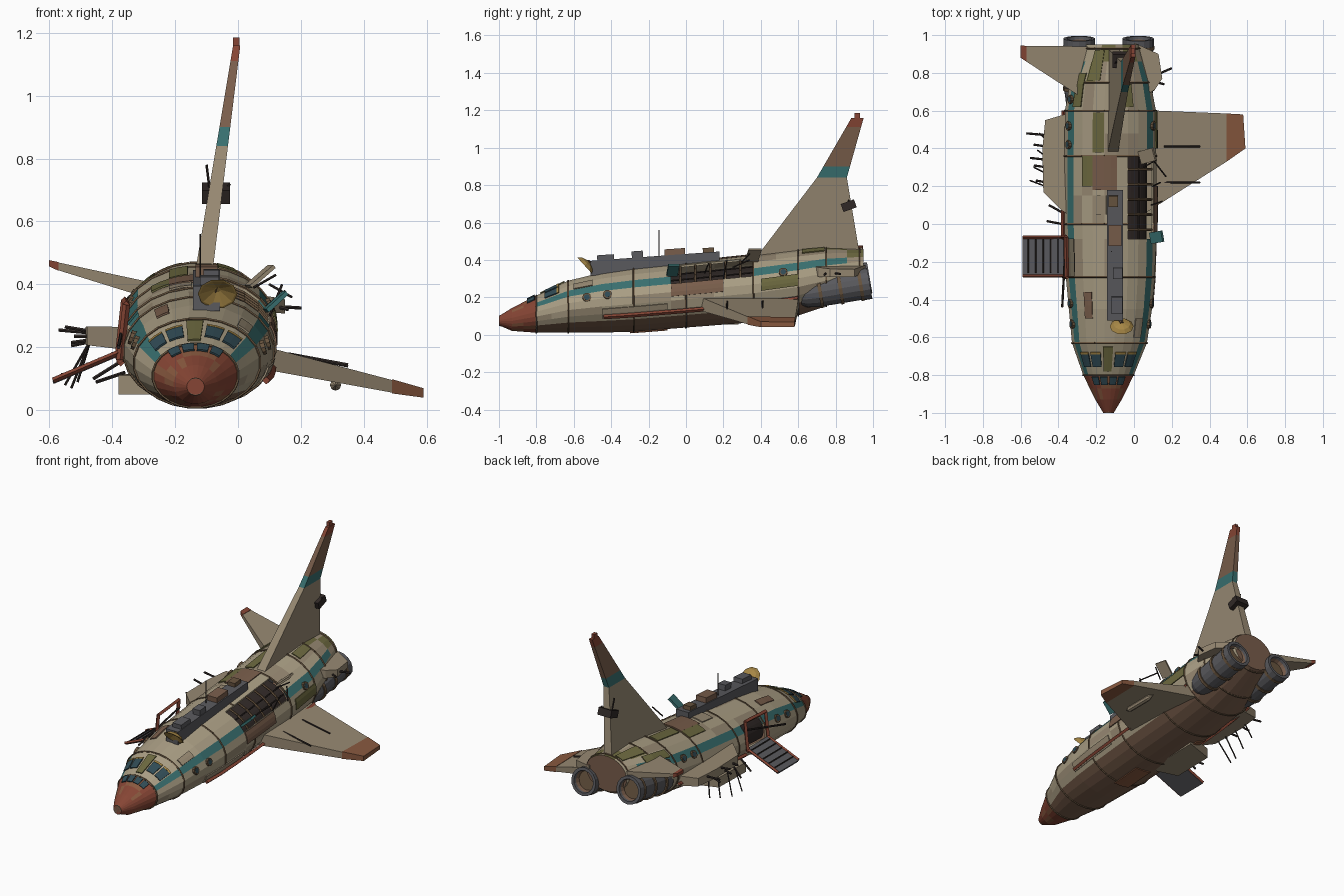
import bpy, bmesh, random
from math import sin, cos, radians, pi
from mathutils import Vector, Euler

if "Cube" in bpy.data.objects:
    bpy.data.objects.remove(bpy.data.objects["Cube"])

random.seed(4)
COL = dict(cream=(.40, .34, .23), teal=(.04, .16, .16), red=(.24, .06, .035), brown=(.19, .11, .07),
           dark=(.03, .022, .02), grey=(.10, .10, .11), olive=(.15, .14, .05), gold=(.38, .24, .06),
           glass=(.03, .07, .09), rust=(.25, .10, .05), tan=(.31, .25, .17), trim=(.14, .09, .05))
MAT = {}
for k, c in COL.items():
    MAT[k] = bpy.data.materials.new(k)
    MAT[k].diffuse_color = (*c, 1)

def build(name, verts, faces, mats, ids=None, fix=True):
    me = bpy.data.meshes.new(name)
    me.from_pydata([tuple(v) for v in verts], [], faces)
    for m in mats.split():
        me.materials.append(MAT[m])
    if ids:
        me.polygons.foreach_set("material_index", ids)
    if fix:
        bm = bmesh.new(); bm.from_mesh(me)
        bmesh.ops.recalc_face_normals(bm, faces=bm.faces)
        bm.to_mesh(me); bm.free()
    ob = bpy.data.objects.new(name, me)
    bpy.context.collection.objects.link(ob)
    return ob

# hull stations: y, centre x, centre z, half width, half height
HULL = [(-1, -.135, .075, .028, .025), (-.93, -.135, .082, .07, .062), (-.8, -.135, .11, .135, .10),
        (-.63, -.13, .15, .2, .14), (-.45, -.125, .172, .222, .162), (-.28, -.125, .187, .238, .172),
        (0, -.125, .212, .245, .175), (.36, -.125, .245, .245, .18), (.6, -.125, .278, .243, .177),
        (.75, -.125, .31, .215, .158), (.95, -.115, .35, .14, .11)]

def P(y, a, off=0.0):
    for s, e in zip(HULL, HULL[1:]):
        if y <= e[0]:
            break
    t = (y - s[0]) / (e[0] - s[0])
    cx, cz, rx, rz = [s[i] + (e[i] - s[i]) * t for i in range(1, 5)]
    a = radians(a)
    return Vector((cx + (rx + off) * cos(a), y, cz + (rz + off) * sin(a)))

def slab(name, pts, axis, mat):
    """flat plate from an outline of (x, y, z, thickness)"""
    n, ax = len(pts), Vector(axis)
    vs = [Vector(p[:3]) + ax * p[3] * s for s in (.5, -.5) for p in pts]
    fs = [list(range(n)), list(range(2 * n - 1, n - 1, -1))]
    fs += [[i, i + n, (i + 1) % n + n, (i + 1) % n] for i in range(n)]
    return build(name, vs, fs, mat)

def lathe(name, prof, org, axis, mat, seg=16):
    """revolve (radius, distance) points about an axis"""
    q = Vector(axis).to_track_quat('Z', 'Y')
    vs = [Vector(org) + q @ Vector((r * cos(2 * pi * i / seg), r * sin(2 * pi * i / seg), d))
          for r, d in prof for i in range(seg)]
    fs = [[j * seg + i, j * seg + (i + 1) % seg, (j + 1) * seg + (i + 1) % seg, (j + 1) * seg + i]
          for j in range(len(prof) - 1) for i in range(seg)]
    fs += [list(range(seg)), list(range((len(prof) - 1) * seg, len(prof) * seg))]
    return build(name, vs, fs, mat)

def bars(name, segs, r, mat, sides=6):
    vs, fs = [], []
    for a, b in segs:
        a, b = Vector(a), Vector(b)
        q, k = (b - a).to_track_quat('Z', 'Y'), len(vs)
        ring = [q @ Vector((r * cos(2 * pi * i / sides), r * sin(2 * pi * i / sides), 0)) for i in range(sides)]
        vs += [a + v for v in ring] + [b + v for v in ring]
        fs += [[k + i, k + (i + 1) % sides, k + sides + (i + 1) % sides, k + sides + i] for i in range(sides)]
        fs += [list(range(k, k + sides)), list(range(k + sides, k + 2 * sides))]
    return build(name, vs, fs, mat)

def box(name, c, s, mat, rot=(0, 0, 0)):
    e = Euler([radians(r) for r in rot]).to_matrix()
    vs = [Vector(c) + e @ Vector((x * s[0] / 2, y * s[1] / 2, z * s[2] / 2))
          for x in (-1, 1) for y in (-1, 1) for z in (-1, 1)]
    return build(name, vs, [[0, 1, 3, 2], [4, 6, 7, 5], [0, 4, 5, 1], [2, 3, 7, 6], [0, 2, 6, 4], [1, 5, 7, 3]], mat)

def patch(name, y0, y1, a0, a1, mat, off=.004, th=.006):
    """curved panel lying on the hull"""
    ny, na = max(1, round((y1 - y0) / .06)), max(1, round((a1 - a0) / 7.5))
    vs = [P(y0 + (y1 - y0) * j / ny, a0 + (a1 - a0) * i / na, off) for j in range(ny + 1) for i in range(na + 1)]
    w = na + 1
    fs = [[j * w + i, j * w + i + 1, j * w + w + i + 1, j * w + w + i] for j in range(ny) for i in range(na)]
    ob = build(name, vs, fs, mat)
    m = ob.modifiers.new("thick", 'SOLIDIFY'); m.thickness = th; m.offset = 0
    return ob

# hull shell, coloured by zone, with a breach on the right and a doorway on the left
ys = sorted([h[0] for h in HULL] + [-.87, -.72, -.08, .15, .48, .86])
names = "cream teal red brown olive tan rust dark"
key = names.split()
fs, ids = [], []
for j in range(len(ys) - 1):
    ym = (ys[j] + ys[j + 1]) / 2
    for i in range(24):
        am = 15 * i + 15
        if (-.08 < ym < .36 and 22 < am < 67) or (-.28 < ym < -.08 and 143 < am < 187):
            continue
        c = random.choice(["cream"] * 6 + ["tan"])
        if ym < -.8: c = random.choice(["red", "red", "rust"]) if ym > -.93 else "red"
        elif 217 < am < 323: c = "brown"
        elif am in (30, 150) and ym < .9: c = "teal"
        elif ym > .75 and am < 180: c = random.choice(["olive", "tan", "cream"])
        fs.append([j * 24 + i, j * 24 + (i + 1) % 24, (j + 1) * 24 + (i + 1) % 24, (j + 1) * 24 + i])
        ids.append(key.index(c))
n = len(ys) * 24
fs += [list(range(24)), list(range(n - 24, n))]
ids += [2, 3]
hull = build("hull", [P(y, 7.5 + 15 * i) for y in ys for i in range(24)], fs, names, ids)
m = hull.modifiers.new("skin", 'SOLIDIFY'); m.thickness = .012; m.offset = -1
lathe("nose_cap", [(.0, -.0), (.028, .0), (.034, .03), (.0, .04)], (-.135, -1, .075), (0, 1, 0), "brown", 12)
patch("breach_lining", -.12, .4, 0, 85, "dark", -.06)
patch("doorway_lining", -.32, -.04, 130, 200, "dark", -.05)

# hull seams
for k, y in enumerate((-.8, -.63, -.28, 0, .36, .6, .75, .93)):
    skip = lambda a: 0 <= y < .36 and 20 < a < 67
    bars(f"seam_{k}", [(P(y, a, .001), P(y, a + 15, .001)) for a in [7.5 + 15 * i for i in range(24)] if not skip(a)],
         .005, "trim", 5)

# hull patches
for k, (y0, y1, a0, a1, c) in enumerate([(.38, .59, 98, 112, "olive"), (.18, .36, 82, 112, "brown"), (.2, .36, 112, 127, "olive"),
        (-.5, -.36, 115, 127, "brown"), (-.78, -.65, 84, 100, "olive"), (.62, .74, 60, 75, "olive"), (.4, .6, -5, 15, "olive"),
        (-.6, -.5, 38, 52, "tan"), (.76, .92, 105, 125, "olive"), (.05, .15, 95, 112, "tan"), (-.45, -.1, -30, -12, "tan"),
        (.62, .8, 130, 145, "olive"), (-.3, -.1, 250, 275, "rust"), (.1, .3, 225, 245, "rust")]):
    patch(f"hull_patch_{k}", y0, y1, a0, a1, c)

# cockpit panes in two rows
for k, (a0, a1) in enumerate(((40, 58), (62, 80), (104, 122), (126, 144))):
    patch(f"upper_pane_{k}", -.755, -.69, a0, a1, "glass", .007)
    patch(f"upper_pane_sill_{k}", -.69, -.68, a0, a1, "gold", .008)
    patch(f"lower_pane_{k}", -.85, -.81, 50 + 21 * k, 67 + 21 * k, "glass", .007)

# portholes
for k, (y, a) in enumerate([(-.53, 14), (-.42, 14), (.52, 22), (-.53, 160), (-.42, 160), (.42, 155), (.52, 155), (.66, 155)]):
    p = P(y, a)
    d = p - P(y, a, -.02)
    lathe(f"porthole_{k}", [(.024, -.008), (.024, .008), (.016, .008)], p, d, "trim", 10)
    lathe(f"porthole_glass_{k}", [(.016, -.004), (.016, .009)], p, d, "glass", 10)

# side rails
for nm, a, y0, y1 in (("right_rail", -26, -.44, .6), ("left_rail", 197, -.06, .6)):
    q = [P(y0 + (y1 - y0) * i / 8, a, .016) for i in range(9)]
    bars(nm, list(zip(q, q[1:])), .012, "red", 4)

# breach ribs and torn plates
ribs = [(P(y, a, -.01), P(y, a + 15, -.01)) for y in (-.03, .05, .13, .21, .29) for a in (22, 37, 52)]
bars("breach_ribs", ribs, .007, "trim")
bars("breach_stringers", [(P(-.08, a, -.02), P(.36, a, -.02)) for a in (33, 48)], .005, "dark")
bars("breach_bent_rods", [((.05, .3, .39), (.12, .34, .43)), ((.1, .34, .4), (.17, .25, .36)), ((.09, .1, .33), (.15, .12, .38)),
                          ((.1, .2, .3), (.14, .22, .4))], .004, "dark")
box("torn_plate_top", (.07, .36, .425), (.10, .07, .012), "tan", (0, -40, 15))
box("torn_plate_side", (.12, -.07, .345), (.085, .06, .014), "teal", (0, -42, 10))
patch("scorched_side", -.08, .2, 0, 22, "brown", .003)

# right wing, with red tip
slab("right_wing", [(0, .02, .185, .08), (.49, .33, .076, .04), (.49, .585, .076, .03), (0, .605, .185, .07)], (0, 0, 1), "tan")
slab("right_wing_tip", [(.49, .33, .076, .045), (.59, .4, .055, .03), (.578, .58, .055, .025), (.49, .585, .076, .035)], (0, 0, 1), "rust")
bars("right_wing_slots", [((.16, .41, .18), (.35, .41, .145)), ((.16, .22, .178), (.35, .22, .14))], .005, "dark")
lathe("right_wing_pod", [(0, 0), (.018, .03), (.018, .2), (0, .25)], (.31, .3, .08), (0, 1, 0), "tan", 8)

# broken left wing
slab("left_wing_stub", [(-.3, .02, .225, .08), (-.38, .07, .23, .07), (-.48, .17, .237, .06), (-.485, .4, .237, .055), (-.47, .55, .237, .05),
                        (-.3, .6, .225, .07)], (0, 0, 1), "tan")
bars("left_wing_broken_spars", [((-.46, y, .235 + dz), (x, y + .01, .235 + dz * 2)) for y, x, dz in
     ((.47, -.57, .01), (.41, -.53, -.015), (.34, -.55, .015), (.3, -.53, -.01), (.22, -.52, 0))], .006, "dark")
bars("left_wing_hanging_cables", [((-.47, y, .22), (x, y + .03, z)) for y, x, z in
     ((.2, -.55, .08), (.27, -.53, .07), (.36, -.51, .09), (.45, -.5, .12))], .004, "dark")
bars("left_loose_rods", [((-.38, 0, .15), (-.46, .015, .1)), ((-.36, .05, .12), (-.45, .1, .09)), ((-.36, -.06, .3), (-.38, -.44, .2))], .006, "dark")
slab("belly_flap", [(-.2, -.1, .08, .06), (-.38, -.05, .08, .06), (-.38, .22, .085, .06), (-.2, .28, .085, .06)], (0, 0, 1), "tan")

# boarding ramp and door frame
box("ramp", (-.48, -.17, .135), (.235, .2, .012), "grey", (0, -23, 0))
bars("ramp_side_beams", [((-.375, y, .185), (-.588, y, .095)) for y in (-.275, -.07)], .009, "red", 4)
bars("ramp_treads", [((x, -.26, .148 + (x + .48) * .42), (x, -.08, .148 + (x + .48) * .42)) for x in (-.56, -.52, -.48, -.44, -.40)], .004, "dark")
c = [(-.375, -.28, .16), (-.355, -.28, .335), (-.36, -.07, .35), (-.38, -.07, .17)]
bars("door_frame", list(zip(c, c[1:] + c[:1])), .012, "red", 4)

# tail fin in colour bands
def fin_pt(z, rear):
    k = ((.42, .93), (.84, .86), (1.16, .95)) if rear else ((.42, .38), (.84, .70), (1.16, .885))
    (z0, y0), (z1, y1) = (k[0], k[1]) if z < .84 else (k[1], k[2])
    return (-.107 + (z - .45) * .145, y0 + (y1 - y0) * (z - z0) / (z1 - z0), z, .056 - (z - .42) * .045)
zs = (.42, .84, .9, 1.11, 1.16)
for z0, z1, nm, mt in zip(zs, zs[1:], ("base", "band", "upper", "tip"), ("tan", "teal", "brown", "red")):
    slab("fin_" + nm, [fin_pt(z0, 0), fin_pt(z1, 0), fin_pt(z1, 1), fin_pt(z0, 1)], (1, 0, 0), mt)
box("fin_tip_light", (-.006, .915, 1.17), (.02, .03, .03), "red")
box("fin_sensor", (-.07, .87, .69), (.09, .075, .045), "dark", (20, 0, 0))
bars("fin_sensor_rods", [((-.09, .86, .7), (-.1, .85, .78)), ((-.05, .87, .69), (-.025, .87, .72))], .004, "dark")

# tailplanes
slab("left_tailplane", [(-.2, .62, .36, .06), (-.57, .86, .457, .025), (-.57, .943, .457, .02), (-.2, .94, .36, .05)], (0, 0, 1), "tan")
slab("left_tailplane_tip", [(-.57, .86, .457, .028), (-.6, .88, .467, .02), (-.6, .945, .467, .02), (-.57, .943, .457, .025)], (0, 0, 1), "red")
slab("right_tailplane_stub", [(0, .65, .35, .05), (.11, .71, .335, .05), (.15, .77, .33, .045), (.13, .9, .33, .04), (0, .96, .35, .045)],
     (0, 0, 1), "tan")
bars("right_tailplane_spars", [((.12, .79, .33), (.2, .825, .325)), ((.12, .75, .33), (.16, .74, .32))], .006, "dark")

# engines
for side, x, z in (("right", .022, .205), ("left", -.29, .235)):
    org, ax = Vector((x, .58, z)), Vector((0, .415, .072)).normalized()
    lathe(side + "_engine", [(.04, 0), (.07, .06), (.078, .12), (.08, .35), (.084, .36), (.084, .408), (.066, .408), (.055, .33)],
          org, ax, "grey", 16)
    lathe(side + "_exhaust", [(.066, .335), (.066, .4), (.05, .34)], org, ax, "brown", 16)
    for k, d in enumerate((.13, .24, .35)):
        lathe(f"{side}_engine_ring_{k}", [(.08, d), (.086, d), (.086, d + .018), (.08, d + .018)], org, ax, "trim", 16)

# dorsal equipment spine
slab("spine", [(-.1, -.51, .315, .085), (-.1, -.51, .395, .085), (-.1, .18, .445, .085), (-.1, .18, .39, .085)], (1, 0, 0), "grey")
for k, (x, y, z, sx, sy, sz, mt) in enumerate([(-.1, -.06, .44, .07, .11, .04, "brown"), (-.085, -.26, .425, .05, .06, .045, "grey"),
                                               (-.09, -.43, .41, .06, .09, .035, "grey"), (-.11, .12, .45, .05, .06, .03, "trim")]):
    box(f"spine_box_{k}", (x, y, z), (sx, sy, sz), mt, (4, 0, 0))
bars("antenna", [((-.12, -.145, .41), (-.12, -.145, .56))], .003, "dark")
lathe("dish", [(.012, 0), (.045, .012), (.063, .03), (.056, .03), (.01, .01)], (-.065, -.52, .39), (0, -.55, -.5), "gold", 10)
bars("dish_mount", [((-.08, -.5, .36), (-.065, -.525, .395))], .01, "trim")

for m in bpy.data.materials:
    if m.users and not m.is_grease_pencil:
        m.use_nodes = True
        m.node_tree.nodes["Principled BSDF"].inputs["Base Color"].default_value = m.diffuse_color
